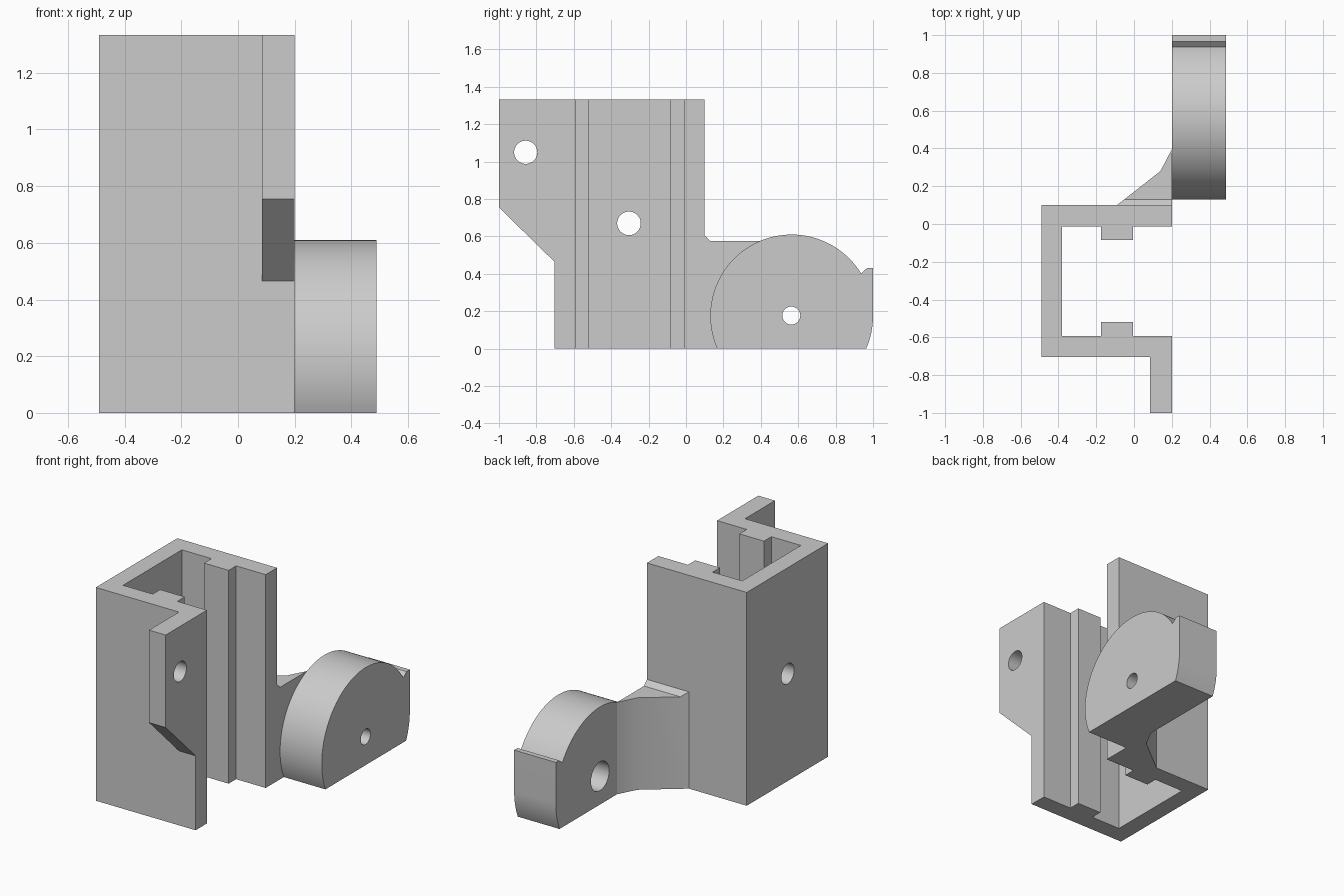
import bpy, bmesh, math
from mathutils import Vector

cube = bpy.data.objects.get("Cube")
if cube:
    bpy.data.objects.remove(cube, do_unlink=True)

grey = bpy.data.materials.new("plain grey")
grey.use_nodes = True
COLOUR = (0.6, 0.6, 0.6, 1)
grey.diffuse_color = COLOUR
grey.node_tree.nodes["Principled BSDF"].inputs["Base Color"].default_value = COLOUR


def prism(name, outline, axis, low, high):
    """Extrude an xy outline along z, or a yz outline along x."""
    def place(p, d):
        return (p[0], p[1], d) if axis == "z" else (d, p[0], p[1])
    bm = bmesh.new()
    face = bm.faces.new([bm.verts.new(place(p, low)) for p in outline])
    out = bmesh.ops.extrude_face_region(bm, geom=[face])
    shift = Vector(place((0, 0), high - low))
    bmesh.ops.translate(bm, vec=shift,
                        verts=[g for g in out["geom"] if isinstance(g, bmesh.types.BMVert)])
    bmesh.ops.recalc_face_normals(bm, faces=bm.faces)
    mesh = bpy.data.meshes.new(name)
    bm.to_mesh(mesh)
    bm.free()
    mesh.materials.append(grey)
    obj = bpy.data.objects.new(name, mesh)
    bpy.context.collection.objects.link(obj)
    return obj


def arc(y, z, r, start, end, steps):
    angles = [math.radians(start + (end - start) * i / steps) for i in range(steps + 1)]
    return [(y + r * math.cos(a), z + r * math.sin(a)) for a in angles]


def combine(obj, tool, operation):
    tool.hide_render = True
    mod = obj.modifiers.new(operation.lower(), "BOOLEAN")
    mod.object, mod.operation, mod.solver = tool, operation, "EXACT"
    bpy.context.view_layer.objects.active = obj
    bpy.ops.object.modifier_apply(modifier=mod.name)
    bpy.data.objects.remove(tool, do_unlink=True)


def drill(obj, y, z, r, low, high):
    circle = arc(y, z, r, 0, 360, 48)[:-1]
    combine(obj, prism("drill", circle, "x", low, high), "DIFFERENCE")


# Channel with a rib inside each side wall
MID = -0.302
half = [(-0.38, 0.29), (-0.175, 0.29), (-0.175, 0.217), (-0.005, 0.217),
        (-0.005, 0.29), (0.2, 0.29), (0.2, 0.402), (-0.49, 0.402)]
back = [(x, MID + y) for x, y in half]
front = [(x, MID - y) for x, y in reversed(half)]
channel = prism("channel", back + front, "z", 0, 1.333)
drill(channel, -0.305, 0.67, 0.063, -0.6, -0.3)

# Mounting flange with a sloped lower corner
flange = prism("mounting_flange",
               [(-1, 1.333), (-1, 0.755), (-0.704, 0.465), (-0.704, 1.333)],
               "x", 0.085, 0.2)
drill(flange, -0.857, 1.05, 0.062, 0, 0.4)

# Gusset joining channel and rounded arm
gusset = prism("gusset", [(-0.09, 0.1), (0.2, 0.1), (0.2, 0.395), (0.14, 0.28)],
               "z", 0, 0.7)
side = prism("gusset_side", [(0, -0.0), (0.5, 0), (0.5, 0.575), (0.13, 0.575),
                             (0.1, 0.605), (0, 0.605)], "x", -0.3, 0.4)
combine(gusset, side, "INTERSECT")

# Rounded arm, flat at the bottom, with a small stop lip
Y, Z, R = 0.565, 0.175, 0.435
dip = math.degrees(math.asin(Z / R))
outline = (arc(Y, Z, R, -dip, 0, 8) + [(1, 0.43), (0.967, 0.43)]
           + arc(Y, Z, R, 31.5, 180 + dip, 64))
arm = prism("rounded_arm", outline, "x", 0.2, 0.488)
drill(arm, 0.563, 0.177, 0.048, 0, 0.6)
drill(arm, 0.563, 0.177, 0.09, 0.1, 0.33)

# Smooth curved walls, keep edges sharp
bpy.ops.object.select_all(action="DESELECT")
for obj in (channel, flange, gusset, arm):
    obj.select_set(True)
bpy.context.view_layer.objects.active = channel
bpy.ops.object.shade_smooth_by_angle(angle=math.radians(30))
